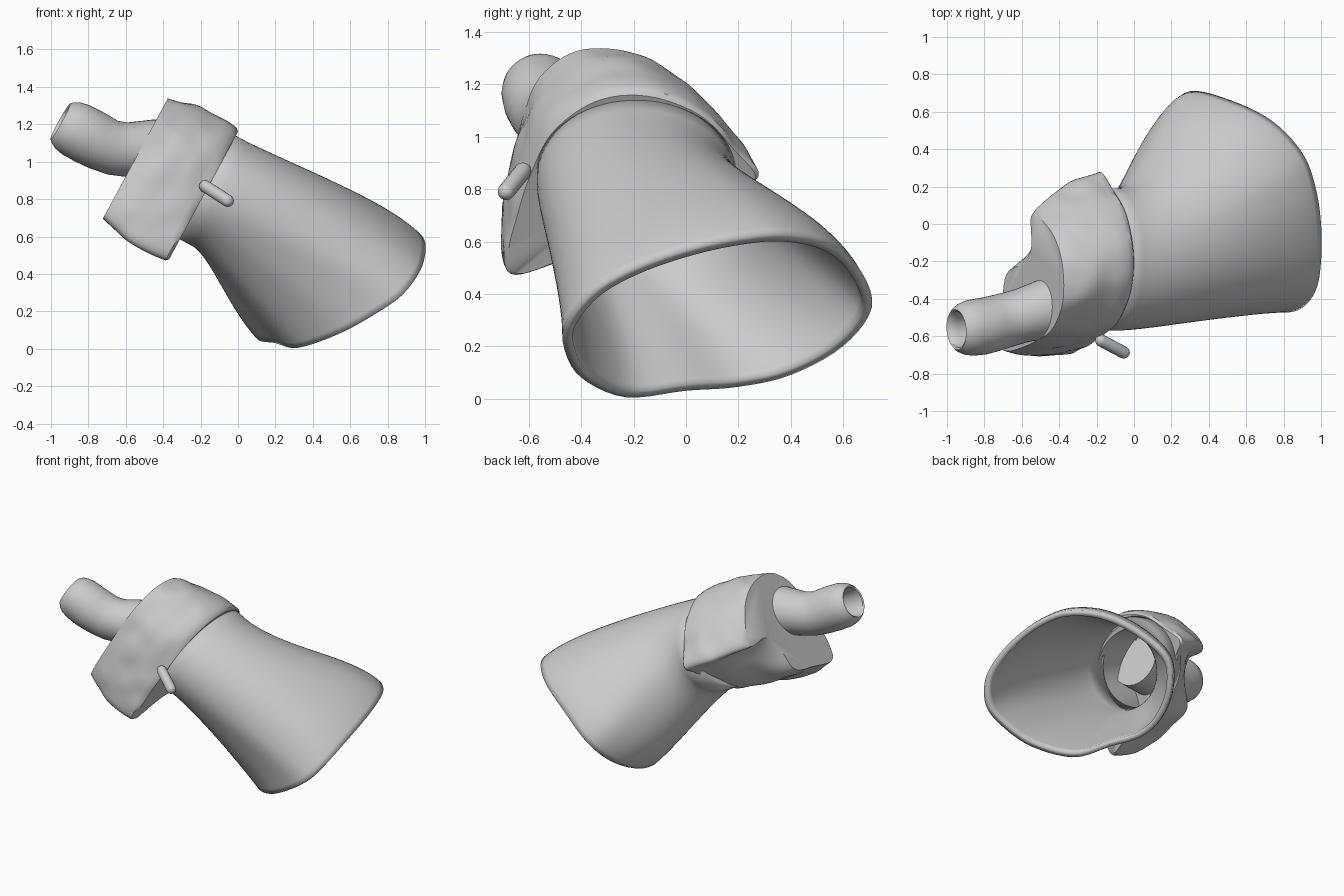
import bpy
import bmesh
import math
from mathutils import Vector, noise

cube = bpy.data.objects.get("Cube")
if cube:
    bpy.data.objects.remove(cube, do_unlink=True)

grey = bpy.data.materials.new("plain_grey")
grey.use_nodes = True
grey.diffuse_color = (0.6, 0.6, 0.6, 1)
grey.node_tree.nodes["Principled BSDF"].inputs["Base Color"].default_value = (0.6, 0.6, 0.6, 1)

# Tilted frame shared by the collar and the neck of the socket
ORIGIN = Vector((-0.55, 0, 1.015))
AXIS = Vector((0.88, 0, -0.475))
UP = Vector((0.475, 0, 0.88))


def place(y, v, w):
    return ORIGIN + Vector((0, y, 0)) + UP * v + AXIS * w


def spline(points, steps):
    """Closed smooth curve through the points."""
    out, n = [], len(points)
    for i in range(n):
        a, b, c, d = (Vector(points[(i + k) % n]) for k in (-1, 0, 1, 2))
        for s in range(steps):
            t = s / steps
            out.append(b + (c - a) * (t / 2) + (a * 2 - b * 5 + c * 4 - d) * (t * t / 2)
                       + (b * 3 - a - c * 3 + d) * (t ** 3 / 2))
    return out


def loft(name, rings, cap_start=False, cap_end=False, angle=40):
    """Skin a list of equal-length loops."""
    bm = bmesh.new()
    loops = [[bm.verts.new(p) for p in ring] for ring in rings]
    n = len(loops[0])
    for a, b in zip(loops, loops[1:]):
        for i in range(n):
            j = (i + 1) % n
            bm.faces.new((a[i], a[j], b[j], b[i]))
    if cap_start:
        bm.faces.new(loops[0][::-1])
    if cap_end:
        bm.faces.new(loops[-1])
    if cap_start and cap_end:
        bmesh.ops.recalc_face_normals(bm, faces=bm.faces)
    else:
        # Open shell: make the normals point away from the middle
        middle = sum((v.co for v in bm.verts), Vector()) / len(bm.verts)
        bm.normal_update()
        if sum(f.normal.dot(f.calc_center_median() - middle) for f in bm.faces) < 0:
            bmesh.ops.reverse_faces(bm, faces=bm.faces)
    mesh = bpy.data.meshes.new(name)
    bm.to_mesh(mesh)
    bm.free()
    obj = bpy.data.objects.new(name, mesh)
    bpy.context.collection.objects.link(obj)
    mesh.materials.append(grey)
    bpy.ops.object.select_all(action='DESELECT')
    obj.select_set(True)
    bpy.context.view_layer.objects.active = obj
    bpy.ops.object.shade_smooth_by_angle(angle=math.radians(angle))
    return obj


def circle(center, direction, radius, n=40):
    turn = Vector(direction).to_track_quat('Z', 'Y')
    return [Vector(center) + turn @ Vector((radius * math.cos(a), radius * math.sin(a), 0))
            for a in (2 * math.pi * i / n for i in range(n))]


# Flared socket: an oval neck blended into a curved, slanted rim
rim = spline([
    (0.32, -0.23, 0.005), (0.2, 0, 0.03), (0.11, 0.2, 0.045), (0.11, 0.4, 0.09),
    (0.18, 0.6, 0.2), (0.3, 0.71, 0.35), (0.52, 0.66, 0.5), (0.74, 0.55, 0.595),
    (0.9, 0.38, 0.63), (0.97, 0.2, 0.615), (1.0, 0, 0.57), (1.0, -0.2, 0.5),
    (0.97, -0.36, 0.41), (0.88, -0.46, 0.29), (0.74, -0.465, 0.19), (0.54, -0.4, 0.08)], 5)
curves = []
for p in rim:
    ang = math.atan2((p.z - 0.32) / 0.3, (p.y - 0.12) / 0.59)
    start = place(-0.19 + 0.38 * math.cos(ang), 0.05 + 0.315 * math.sin(ang), 0.36)
    neck = start + AXIS * 0.13
    out = neck + Vector((0.9, 0, -0.43)) * (0.22 + 0.13 * math.sin(ang))
    back = Vector((p.x - 0.16, 0.92 * p.y - 0.035, p.z + 0.17))
    path = [start]
    for k in range(21):
        t = k / 20
        path.append(neck * (1 - t) ** 3 + out * (3 * t * (1 - t) ** 2)
                    + back * (3 * t * t * (1 - t)) + p * t ** 3)
    curves.append(path)
socket = loft("flared_socket", list(zip(*curves)))
shell = socket.modifiers.new("wall", 'SOLIDIFY')
shell.thickness = 0.04
shell.offset = -1

# Wrinkled collar: notched end section lofted to a wider open section
end_section = spline([
    (0.04, 0), (0.02, 0.12), (-0.08, 0.27), (-0.23, 0.355), (-0.42, 0.355), (-0.56, 0.24),
    (-0.62, 0.08), (-0.66, -0.1), (-0.68, -0.27), (-0.64, -0.36), (-0.45, -0.33),
    (-0.27, -0.28), (-0.21, -0.1), (-0.13, 0)], 6)
wide_section = spline([
    (0.28, 0.03), (0.2, 0.15), (0.06, 0.31), (-0.15, 0.395), (-0.35, 0.37), (-0.52, 0.23),
    (-0.61, 0.03), (-0.66, -0.15), (-0.69, -0.3), (-0.65, -0.4), (-0.45, -0.33),
    (-0.2, -0.29), (0, -0.2), (0.18, -0.05)], 6)
mid = Vector((-0.22, 0.03))
rings = []
for k in range(17):
    t = k / 16
    ring = []
    for a, b in zip(end_section, wide_section):
        q = a.lerp(b, t ** 0.7)
        q = mid + (q - mid) * (1 + 0.05 * math.sin(math.pi * t))
        p = place(q.x, q.y, 0.4 * t)
        bump = 0.016 * noise.noise(p * 7) * min(1, 4 * t)
        ring.append(p + (place(q.x, q.y, 0) - place(mid.x, mid.y, 0)).normalized() * bump)
    rings.append(ring)
# Rounded lip and hollow inside
rings.append([place(*(mid + (q - mid) * 0.97), 0.415) for q in wide_section])
inner = []
for q in wide_section:
    d = q - mid
    reach = 0.92 / math.hypot(d.x / 0.36, d.y / 0.29)
    inner.append(mid + d * min(reach, 0.9))
rings.append([place(*q, 0.41) for q in inner])
core = Vector((-0.4, 0.05))
rings.append([place(*(core + (q - core) * 0.75), 0.06) for q in end_section])
loft("wrinkled_collar", rings, True, True)

# Bent tube with rounded mouth and bore: x, y, z, radius, bend amount
tube = [
    (-0.36, -0.42, 1.06, 0.165, 0), (-0.46, -0.45, 1.065, 0.16, 0),
    (-0.6, -0.49, 1.065, 0.145, 0.1), (-0.67, -0.51, 1.075, 0.146, 0.35),
    (-0.74, -0.53, 1.105, 0.15, 0.75), (-0.8, -0.545, 1.135, 0.152, 1),
    (-0.87, -0.555, 1.172, 0.15, 1), (-0.91, -0.56, 1.194, 0.14, 1),
    (-0.935, -0.563, 1.208, 0.125, 1), (-0.95, -0.565, 1.216, 0.108, 1),
    (-0.945, -0.564, 1.213, 0.098, 1), (-0.9, -0.56, 1.19, 0.09, 1),
    (-0.78, -0.54, 1.125, 0.09, 1)]
straight, bent = Vector((-0.97, -0.25, 0.02)), Vector((-0.87, -0.08, 0.48))
loft("bent_tube", [circle((x, y, z), straight.lerp(bent, k), r) for x, y, z, r, k in tube],
     True, True, 50)

# Small rounded peg on the front of the collar
tail, tip = Vector((-0.2, -0.61, 0.885)), Vector((-0.03, -0.7, 0.775))
along = (tip - tail).normalized()
radius = 0.033
peg = []
for end, first, last in ((tail + along * radius, -85, 0), (tip - along * radius, 0, 85)):
    for s in range(6):
        a = math.radians(first + (last - first) * s / 5)
        peg.append(circle(end + along * radius * math.sin(a), along, radius * math.cos(a), 16))
loft("peg", peg, True, True)
